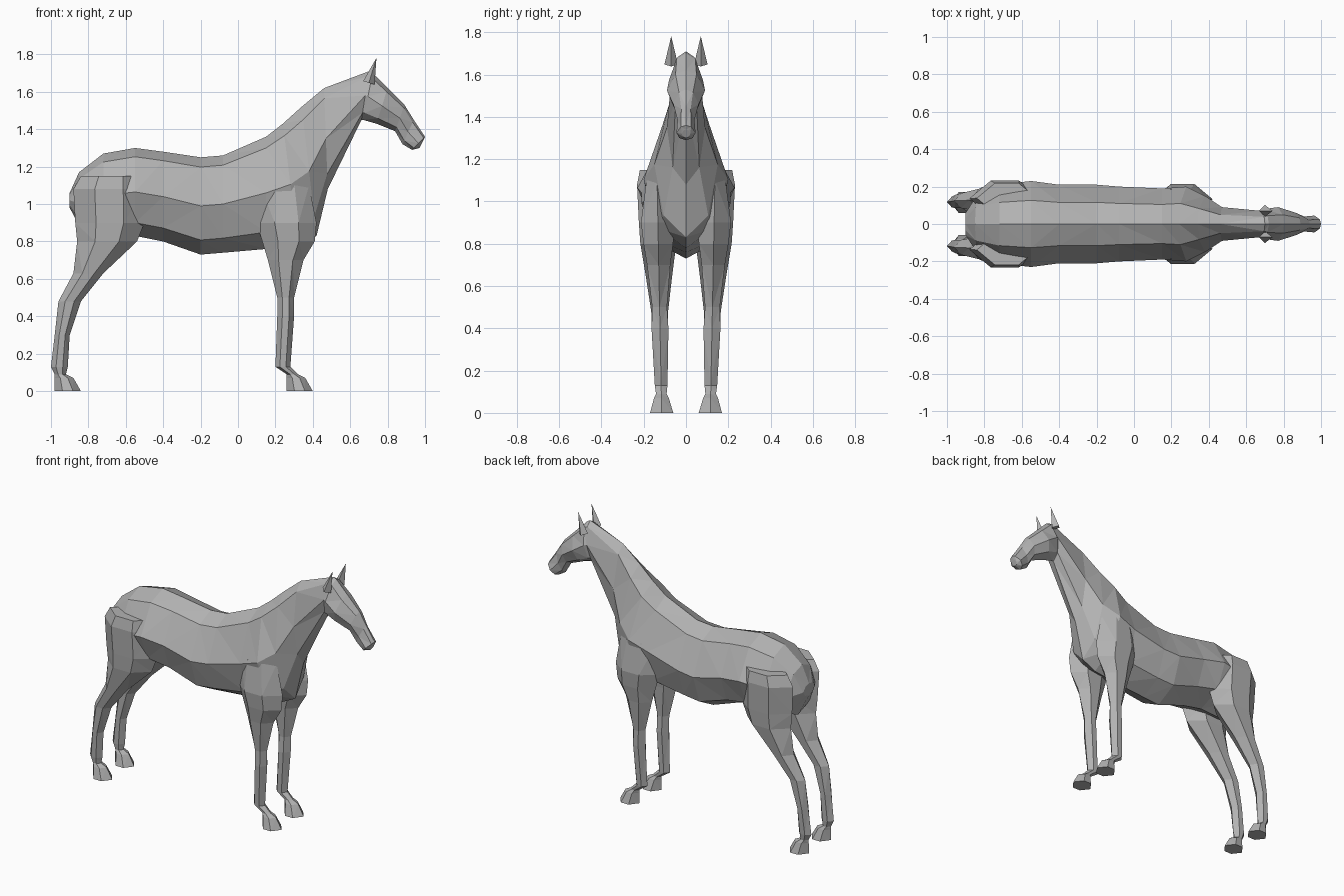
import bpy
import bmesh
from math import radians

cube = bpy.data.objects.get("Cube")
if cube:
    bpy.data.objects.remove(cube, do_unlink=True)

grey = (0.45, 0.45, 0.45, 1)
coat = bpy.data.materials.new("grey_coat")
coat.use_nodes = True
coat.diffuse_color = grey
coat.node_tree.nodes["Principled BSDF"].inputs["Base Color"].default_value = grey


def mirror_across(obj):
    """Add the matching part on the other side of the centre plane."""
    modifier = obj.modifiers.new("other_side", 'MIRROR')
    modifier.use_axis = (False, True, False)
    modifier.use_mirror_merge = False


def loft(name, rings):
    """Skin a list of closed rings, cap both ends and cut into flat triangles."""
    bm = bmesh.new()
    loops = [[bm.verts.new(point) for point in ring] for ring in rings]
    for ring, following in zip(loops, loops[1:]):
        for i in range(len(ring)):
            bm.faces.new((ring[i - 1], ring[i], following[i], following[i - 1]))
    bm.faces.new(loops[0])
    bm.faces.new(loops[-1])
    bmesh.ops.triangulate(bm, faces=bm.faces[:])
    bmesh.ops.recalc_face_normals(bm, faces=bm.faces[:])
    mesh = bpy.data.meshes.new(name)
    bm.to_mesh(mesh)
    bm.free()
    mesh.materials.append(coat)
    obj = bpy.data.objects.new(name, mesh)
    bpy.context.collection.objects.link(obj)
    return obj


def section(x, top, low, width, lean=0):
    """Eight-sided slice: narrow spine, full flank, tucked underside."""
    def point(down, side):
        return (x + lean * down, width * side, top + (low - top) * down)
    flank = [(0.1, 0.55), (0.5, 1), (0.85, 0.7)]
    left = [point(down, side) for down, side in flank]
    right = [point(down, -side) for down, side in reversed(flank)]
    return [point(0, 0), *left, point(1, 0), *right]


def leg_slice(z, back, front, half_width):
    """Six-sided level slice; the legs spread slightly with height."""
    middle = 0.115 + 0.02 * z
    depth = front - back
    outline = [(0, 0), (0.3, 1), (0.7, 1), (1, 0), (0.7, -1), (0.3, -1)]
    return [(back + depth * along, middle + half_width * side, z)
            for along, side in outline]


def leg_pair(name, slices, heel):
    """Loft a leg down to its flared hoof and mirror it."""
    hoof = [
        leg_slice(0.09, heel, heel + 0.06, half_width=0.025),
        leg_slice(0.07, heel, heel + 0.1, half_width=0.035),
        leg_slice(0, heel, heel + 0.14, half_width=0.055),
    ]
    mirror_across(loft(name, slices + hoof))


# Trunk from rump to the top of the neck
poll = section(0.7, top=1.71, low=1.45, width=0.07, lean=-0.04)
loft("body_and_neck", [
    section(-0.9, top=1.06, low=0.98, width=0.06),
    section(-0.85, top=1.17, low=0.83, width=0.16, lean=0.03),
    section(-0.72, top=1.27, low=0.82, width=0.21),
    section(-0.55, top=1.3, low=0.83, width=0.23),
    section(-0.4, top=1.28, low=0.8, width=0.21),
    section(-0.2, top=1.25, low=0.73, width=0.21),
    section(-0.08, top=1.26, low=0.74, width=0.2),
    section(0.15, top=1.36, low=0.76, width=0.19),
    section(0.24, top=1.43, low=0.78, width=0.2, lean=0.08),
    section(0.34, top=1.52, low=0.83, width=0.15, lean=0.08),
    section(0.46, top=1.62, low=1.08, width=0.09, lean=0.02),
    poll,
])

# Head from the poll to the muzzle
loft("head", [
    poll,
    section(0.72, top=1.7, low=1.45, width=0.08, lean=-0.05),
    section(0.8, top=1.62, low=1.43, width=0.09, lean=-0.06),
    section(0.89, top=1.53, low=1.39, width=0.06, lean=-0.05),
    section(0.94, top=1.45, low=1.32, width=0.04, lean=-0.06),
    section(1, top=1.36, low=1.29, width=0.045, lean=-0.07),
    section(0.99, top=1.34, low=1.3, width=0.02, lean=-0.02),
])

# Pointed ears
bpy.ops.mesh.primitive_cone_add(
    vertices=4, radius1=0.032, depth=0.14,
    location=(0.72, 0.07, 1.715), rotation=(0, radians(17), 0))
ears = bpy.context.object
ears.name = "ears"
ears.data.materials.append(coat)
bpy.ops.object.transform_apply(location=True, rotation=True, scale=True)
mirror_across(ears)

# Front legs: shoulder, forearm, knee, cannon
leg_pair("front_legs", [
    leg_slice(1.1, back=0.12, front=0.38, half_width=0.05),
    leg_slice(0.9, back=0.1, front=0.42, half_width=0.08),
    leg_slice(0.8, back=0.13, front=0.41, half_width=0.07),
    leg_slice(0.7, back=0.16, front=0.35, half_width=0.055),
    leg_slice(0.5, back=0.21, front=0.3, half_width=0.035),
    leg_slice(0.4, back=0.21, front=0.3, half_width=0.04),
    leg_slice(0.13, back=0.2, front=0.28, half_width=0.03),
], heel=0.26)

# Hind legs: thigh, gaskin, hock, cannon
leg_pair("hind_legs", [
    leg_slice(1.15, back=-0.84, front=-0.52, half_width=0.08),
    leg_slice(1.08, back=-0.88, front=-0.5, half_width=0.095),
    leg_slice(0.9, back=-0.87, front=-0.5, half_width=0.09),
    leg_slice(0.8, back=-0.86, front=-0.54, half_width=0.085),
    leg_slice(0.63, back=-0.88, front=-0.72, half_width=0.06),
    leg_slice(0.48, back=-0.96, front=-0.84, half_width=0.04),
    leg_slice(0.3, back=-0.98, front=-0.9, half_width=0.035),
    leg_slice(0.13, back=-1, front=-0.91, half_width=0.03),
], heel=-0.98)
